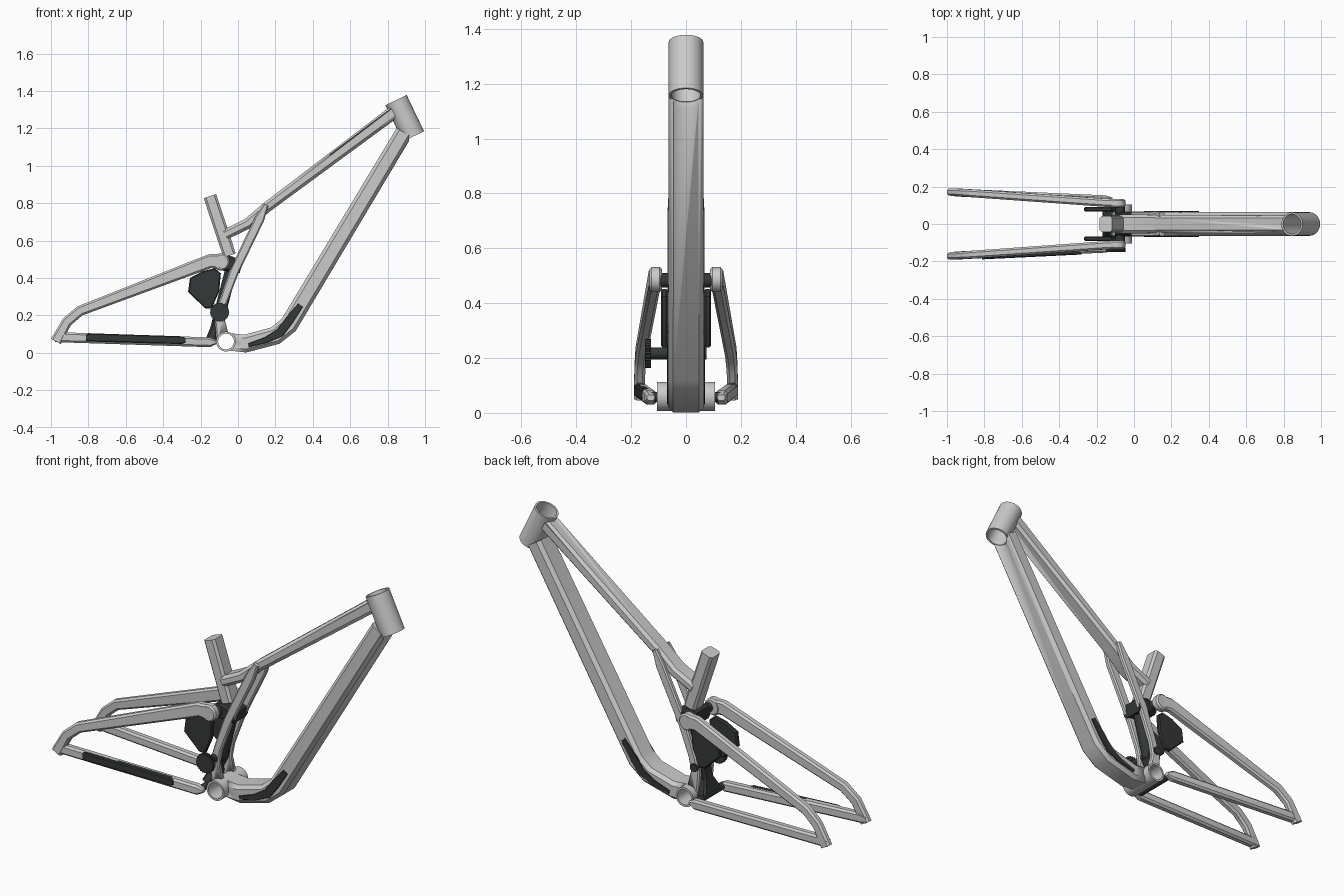
import bpy, bmesh, math
from mathutils import Vector

if "Cube" in bpy.data.objects:
    bpy.data.objects.remove(bpy.data.objects["Cube"])

dark = bpy.data.materials.new("dark_plastic")
dark.diffuse_color = (0.035, 0.04, 0.04, 1)
dark.use_nodes = True
dark.node_tree.nodes["Principled BSDF"].inputs["Base Color"].default_value = dark.diffuse_color


def finish(name, bm, mat=None, mirror=False, cutters=()):
    bmesh.ops.recalc_face_normals(bm, faces=bm.faces)
    me = bpy.data.meshes.new(name)
    bm.to_mesh(me)
    bm.free()
    ob = bpy.data.objects.new(name, me)
    bpy.context.collection.objects.link(ob)
    if mat:
        me.materials.append(mat)
    bpy.ops.object.select_all(action='DESELECT')
    ob.select_set(True)
    bpy.context.view_layer.objects.active = ob
    bpy.ops.object.shade_smooth_by_angle(angle=math.radians(25))
    if mirror:
        m = ob.modifiers.new("mirror", 'MIRROR')
        m.use_axis = (False, True, False)
        m.use_mirror_merge = False
    for c in cutters:
        m = ob.modifiers.new("cut", 'BOOLEAN')
        m.object = c
        m.solver = 'EXACT'
    return ob


def skin(bm, rings):
    n = len(rings[0])
    for a, b in zip(rings, rings[1:]):
        for i in range(n):
            bm.faces.new((a[i], a[(i + 1) % n], b[(i + 1) % n], b[i]))


def beam(name, path, chamfer=0.015, **kw):
    """Chamfered bar; path points are (x, y, z, half_depth, half_width_y)."""
    bm = bmesh.new()
    rings = []
    for i, (x, y, z, a, b) in enumerate(path):
        p = Vector((x, z))
        segs = []
        if i > 0:
            segs.append((p - Vector((path[i-1][0], path[i-1][2]))).normalized())
        if i < len(path) - 1:
            segs.append((Vector((path[i+1][0], path[i+1][2])) - p).normalized())
        t = sum(segs, Vector((0, 0))).normalized()
        k = 1 / max(t.dot(segs[0]), 0.6)
        n = Vector((-t.y, t.x)) * k
        c = min(chamfer, a * 0.6, b * 0.6)
        sec = [(a - c, b), (a, b - c), (a, c - b), (a - c, -b),
               (c - a, -b), (-a, c - b), (-a, b - c), (c - a, b)]
        rings.append([bm.verts.new((x + n.x * u, y + v, z + n.y * u)) for u, v in sec])
    skin(bm, rings)
    bm.faces.new(rings[0])
    bm.faces.new(rings[-1])
    return finish(name, bm, **kw)


def plate(name, pts, y0, y1, bevel=0.0, **kw):
    """Flat outline in x-z given thickness along y."""
    bm = bmesh.new()
    rings = [[bm.verts.new((x, y, z)) for x, z in pts] for y in (y0, y1)]
    skin(bm, rings)
    caps = [bm.faces.new(r) for r in rings]
    if bevel:
        bmesh.ops.bevel(bm, geom=list({e for f in caps for e in f.edges}),
                        offset=bevel, segments=1, affect='EDGES')
    return finish(name, bm, **kw)


def circle(x, z, r, n=32, r2=None):
    return [(x + (r2 if r2 and i % 2 else r) * math.cos(math.tau * i / n),
             z + (r2 if r2 and i % 2 else r) * math.sin(math.tau * i / n)) for i in range(n)]


def tube(name, p, q, r, inner=None, n=48, **kw):
    """Round bar from p to q, hollow when an inner radius is given."""
    bm = bmesh.new()
    p, q = Vector(p), Vector(q)
    d = (q - p).normalized()
    u = d.cross(Vector((0, 1, 0)) if abs(d.y) < 0.9 else Vector((1, 0, 0))).normalized()
    v = d.cross(u)

    def ring(c, rad):
        return [bm.verts.new(c + (u * math.cos(math.tau * i / n) + v * math.sin(math.tau * i / n)) * rad)
                for i in range(n)]
    rings = [ring(p, r), ring(q, r)]
    if inner:
        rings += [ring(q, inner), ring(p, inner)]
        rings.append(rings[0])
    skin(bm, rings)
    if not inner:
        for k in rings:
            bm.faces.new(k)
    return finish(name, bm, **kw)


# Bore cutters
head_top, head_low = Vector((0.845, 0, 1.351)), Vector((0.938, 0, 1.157))
ax = (head_low - head_top).normalized()
head_bore = tube("head_bore_cutter", head_top - ax * 0.1, head_low + ax * 0.1, 0.056)
crank_bore = tube("crank_bore_cutter", (-0.064, -0.2, 0.06), (-0.064, 0.2, 0.06), 0.046)
for c in (head_bore, crank_bore):
    c.hide_render = True
    c.hide_viewport = True

# Main frame
tube("head_tube", head_top, head_low, 0.063, 0.053)
tube("crank_shell", (-0.064, -0.105, 0.06), (-0.064, 0.105, 0.06), 0.053, 0.042)
beam("down_tube", [(-0.064, 0, 0.06, 0.046, 0.064), (0.04, 0, 0.049, 0.047, 0.065),
                   (0.2, 0, 0.092, 0.048, 0.065), (0.272, 0, 0.15, 0.049, 0.065),
                   (0.888, 0, 1.178, 0.046, 0.063)],
     chamfer=0.018, cutters=(head_bore, crank_bore))
beam("top_tube", [(0.862, 0, 1.308, 0.036, 0.048), (0.15, 0, 0.775, 0.028, 0.048),
                  (0.05, 0, 0.69, 0.028, 0.05), (-0.068, 0, 0.632, 0.028, 0.05)],
     cutters=(head_bore,))
beam("seat_tube", [(-0.15, 0, 0.838, 0.035, 0.043), (-0.045, 0, 0.52, 0.035, 0.043)], chamfer=0.012)
beam("side_strut", [(0.15, 0.05, 0.79, 0.014, 0.014), (0.115, 0.053, 0.715, 0.026, 0.015),
                    (-0.02, 0.053, 0.435, 0.025, 0.015), (-0.08, 0.053, 0.27, 0.022, 0.015),
                    (-0.1, 0.053, 0.19, 0.026, 0.015), (-0.082, 0.053, 0.085, 0.034, 0.015)],
     chamfer=0.007, mirror=True, cutters=(crank_bore,))

# Rear triangle
beam("seat_stay", [(-0.075, 0.11, 0.487, 0.042, 0.022), (-0.15, 0.114, 0.49, 0.037, 0.022),
                   (-0.845, 0.163, 0.224, 0.027, 0.021), (-0.915, 0.168, 0.165, 0.027, 0.02),
                   (-0.973, 0.171, 0.06, 0.03, 0.019)], chamfer=0.01, mirror=True)
plate("seat_stay_eye", circle(-0.092, 0.486, 0.046), 0.088, 0.133, 0.008, mirror=True)
beam("chain_stay", [(-0.116, 0.128, 0.056, 0.01, 0.014), (-0.15, 0.13, 0.056, 0.026, 0.023),
                    (-0.95, 0.168, 0.083, 0.027, 0.021), (-0.98, 0.17, 0.081, 0.022, 0.019)],
     chamfer=0.01, mirror=True)

# Suspension linkage
beam("upper_yoke", [(-0.1, 0, 0.475, 0.034, 0.065), (-0.05, 0, 0.478, 0.042, 0.065),
                    (0.018, 0, 0.46, 0.034, 0.065)], chamfer=0.012, mat=dark)
tube("upper_pivot_axle", (-0.075, -0.1, 0.483), (-0.075, 0.1, 0.483), 0.026, mat=dark)
tube("shock_body", (-0.035, 0, 0.45), (-0.1, 0, 0.2), 0.032, mat=dark)
plate("rocker_plate", [(-0.257, 0.4), (-0.187, 0.437), (-0.123, 0.452), (-0.092, 0.425), (-0.1, 0.33),
                       (-0.14, 0.238), (-0.176, 0.238), (-0.267, 0.325)], 0.066, 0.091, 0.006,
      mat=dark, mirror=True)
beam("lower_link", [(-0.1, 0, 0.21, 0.03, 0.037), (-0.125, 0, 0.14, 0.02, 0.037),
                    (-0.142, 0, 0.075, 0.028, 0.075)], chamfer=0.01, mat=dark)
tube("lower_pivot_axle", (-0.14, -0.125, 0.058), (-0.14, 0.125, 0.058), 0.018, mat=dark)
plate("idler_pulley", circle(-0.098, 0.217, 0.053, 48, 0.048), -0.15, -0.127, mat=dark)
tube("idler_axle", (-0.098, -0.135, 0.217), (-0.098, 0.075, 0.217), 0.022, mat=dark)

# Protective guards
beam("down_tube_guard", [(0.055, 0.064, 0.04, 0.01, 0.006), (0.15, 0.064, 0.068, 0.016, 0.006),
                         (0.225, 0.064, 0.108, 0.023, 0.006), (0.275, 0.064, 0.175, 0.023, 0.006),
                         (0.335, 0.064, 0.255, 0.015, 0.006)],
     chamfer=0.002, mat=dark, mirror=True)
beam("chain_stay_guard", [(-0.28, -0.147, 0.067, 0.012, 0.016), (-0.3, -0.148, 0.067, 0.021, 0.016),
                          (-0.79, -0.172, 0.082, 0.022, 0.016), (-0.812, -0.173, 0.082, 0.018, 0.016)],
     chamfer=0.005, mat=dark)
